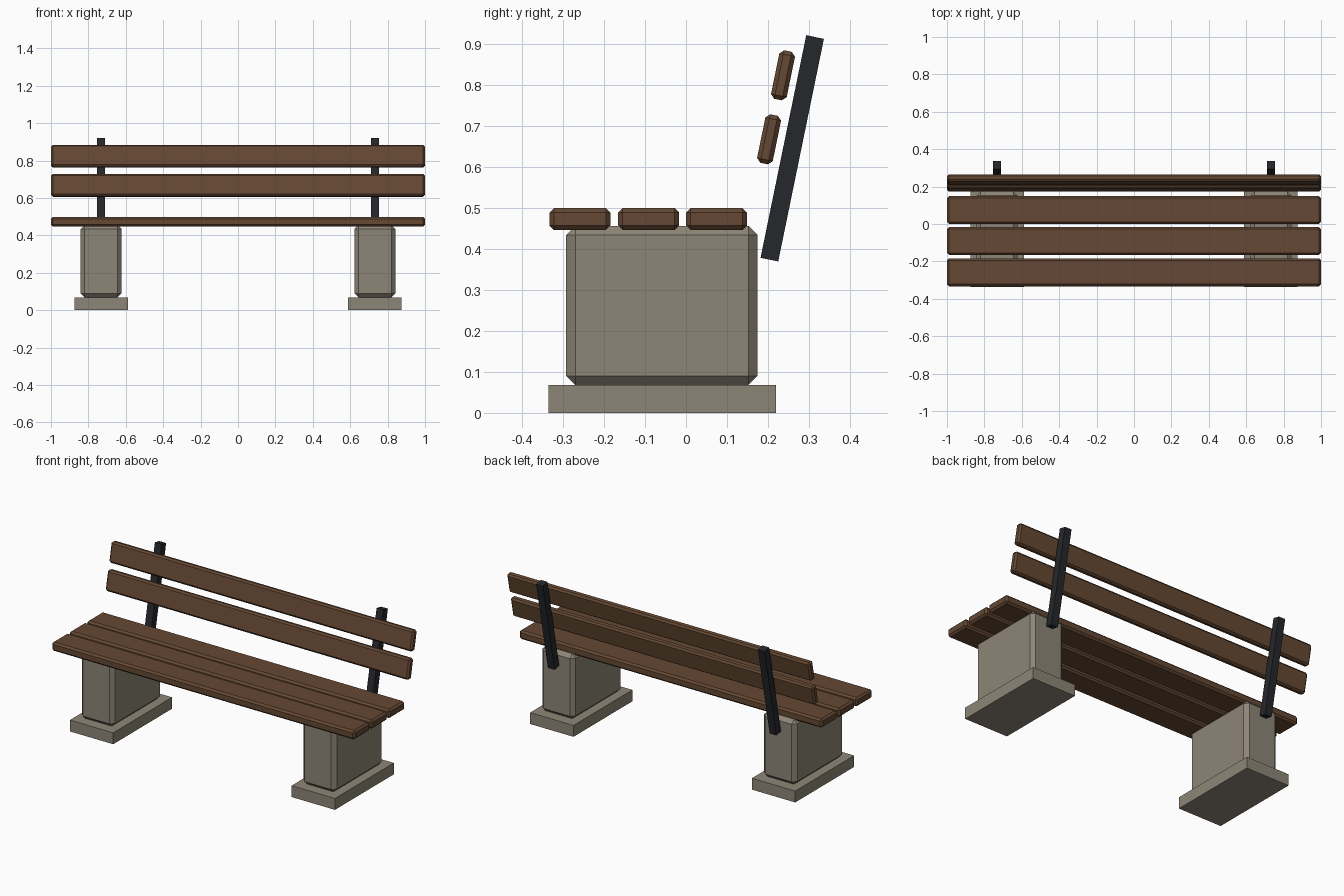
import bpy, bmesh, math
from mathutils import Matrix

if "Cube" in bpy.data.objects:
    bpy.data.objects.remove(bpy.data.objects["Cube"])

LEAN = -math.radians(11.6)   # backrest tilt


def material(name, rgb):
    m = bpy.data.materials.new(name)
    m.diffuse_color = (*rgb, 1)
    m.use_nodes = True
    m.node_tree.nodes["Principled BSDF"].inputs["Base Color"].default_value = m.diffuse_color
    return m


wood = material("wood", (0.13, 0.065, 0.033))
concrete = material("concrete", (0.27, 0.24, 0.185))
metal = material("metal", (0.018, 0.02, 0.024))


def box(name, size, loc, mat, chamfer=0.0, tilt=0.0):
    bm = bmesh.new()
    bmesh.ops.create_cube(bm, size=1, matrix=Matrix.Diagonal((*size, 1)))
    if chamfer:
        bmesh.ops.bevel(bm, geom=bm.edges[:], offset=chamfer, segments=1,
                        affect='EDGES', clamp_overlap=True)
    me = bpy.data.meshes.new(name)
    bm.to_mesh(me)
    bm.free()
    me.materials.append(mat)
    ob = bpy.data.objects.new(name, me)
    ob.location = loc
    ob.rotation_euler.x = tilt
    bpy.context.collection.objects.link(ob)
    return ob


# Concrete supports and steel posts on each side
for side, s in (("left", -1), ("right", 1)):
    x = s * 0.732
    box(f"{side}_footing", (0.286, 0.555, 0.068), (x, -0.058, 0.034), concrete)
    box(f"{side}_support_block", (0.219, 0.466, 0.388), (x, -0.059, 0.262), concrete, 0.022)
    box(f"{side}_back_post", (0.044, 0.044, 0.554), (x, 0.259, 0.645), metal, 0, LEAN)

# Seat slats
for i, y in enumerate((-0.2585, -0.091, 0.0745)):
    box(f"seat_slat_{i + 1}", (2, 0.149, 0.053), (0, y, 0.4725), wood, 0.011)

# Backrest slats
for i, (y, z) in enumerate(((0.2025, 0.667), (0.2365, 0.823))):
    box(f"back_slat_{i + 1}", (2, 0.039, 0.1206), (0, y, z), wood, 0.010, LEAN)
